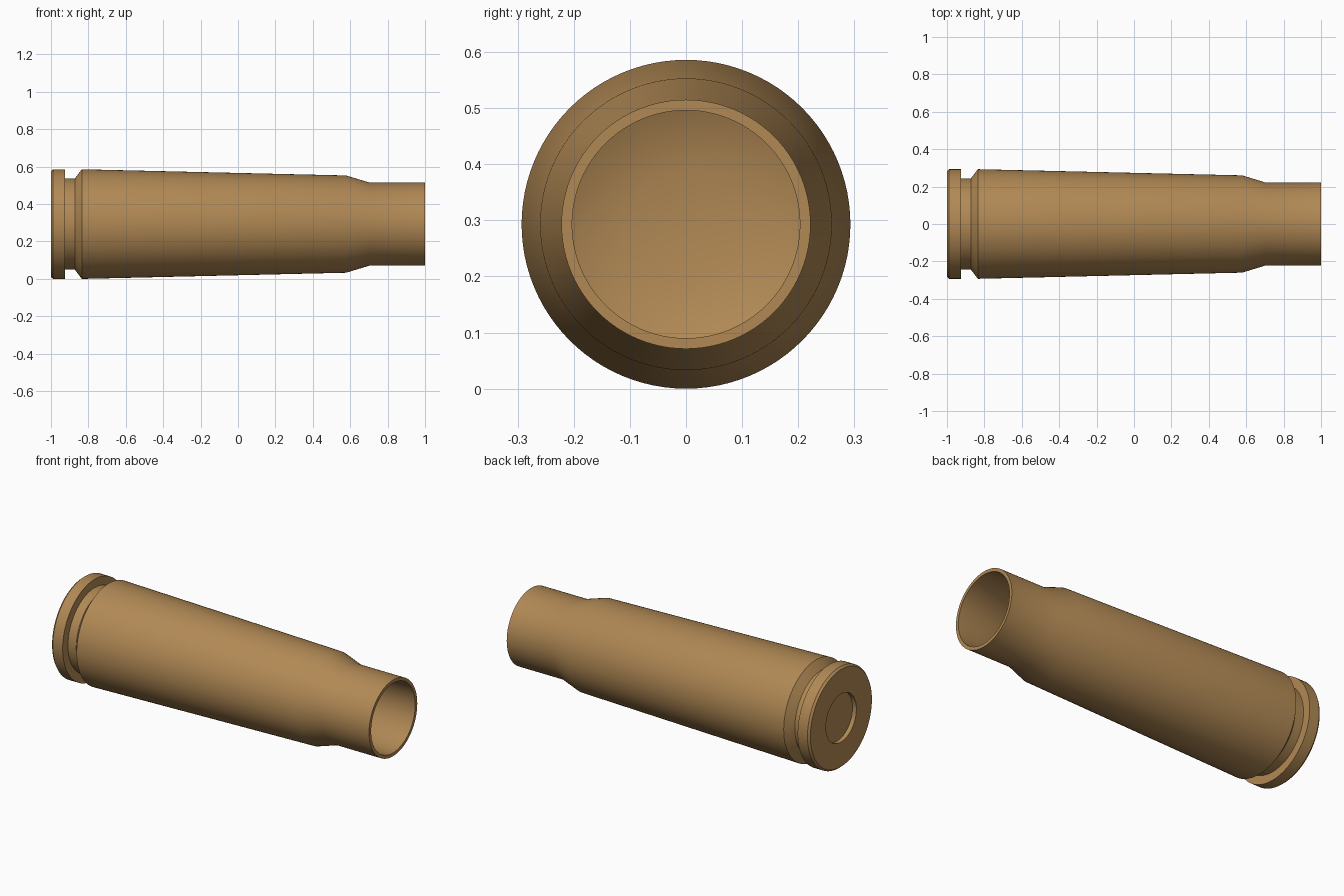
import bpy, bmesh, math

if "Cube" in bpy.data.objects:
    bpy.data.objects.remove(bpy.data.objects["Cube"])

SIDES = 96
R = 0.293  # largest radius, also the height of the axis

brass = bpy.data.materials.new("brass")
brass.diffuse_color = (0.44, 0.25, 0.09, 1)
brass.use_nodes = True
brass.node_tree.nodes["Principled BSDF"].inputs["Base Color"].default_value = brass.diffuse_color


def lathe(name, profile, closed=False):
    """Revolve (x, radius) points about the long axis."""
    bm = bmesh.new()
    verts = [bm.verts.new((x, 0, r)) for x, r in profile]
    edges = [bm.edges.new(pair) for pair in zip(verts, verts[1:])]
    if closed:
        edges.append(bm.edges.new((verts[-1], verts[0])))
    bmesh.ops.spin(bm, geom=verts + edges, cent=(0, 0, 0), axis=(1, 0, 0),
                   angle=math.tau, steps=SIDES, use_merge=True)
    bmesh.ops.remove_doubles(bm, verts=bm.verts, dist=1e-5)
    bmesh.ops.recalc_face_normals(bm, faces=bm.faces)
    mesh = bpy.data.meshes.new(name)
    bm.to_mesh(mesh)
    bm.free()
    mesh.materials.append(brass)
    obj = bpy.data.objects.new(name, mesh)
    obj.location.z = R
    bpy.context.collection.objects.link(obj)
    bpy.ops.object.select_all(action='DESELECT')
    obj.select_set(True)
    bpy.context.view_layer.objects.active = obj
    bpy.ops.object.shade_smooth_by_angle(angle=math.radians(30))
    return obj


# Case: primer pocket, rim, extractor groove, body, shoulder, neck, hollow inside
lathe("case", [
    (-0.90, 0.0), (-0.90, 0.14), (-1.0, 0.14),
    (-1.0, 0.283), (-0.988, R), (-0.925, R),
    (-0.925, 0.244), (-0.872, 0.244), (-0.835, R),
    (0.578, 0.26), (0.703, 0.222), (1.0, 0.222),
    (1.0, 0.203), (0.70, 0.203), (0.575, 0.24),
    (-0.68, 0.26), (-0.72, 0.20), (-0.74, 0.10), (-0.745, 0.0),
])

# Primer: slightly sunken disc in the head
lathe("primer", [(-0.975, 0.0), (-0.975, 0.14), (-0.90, 0.14), (-0.90, 0.0)])
